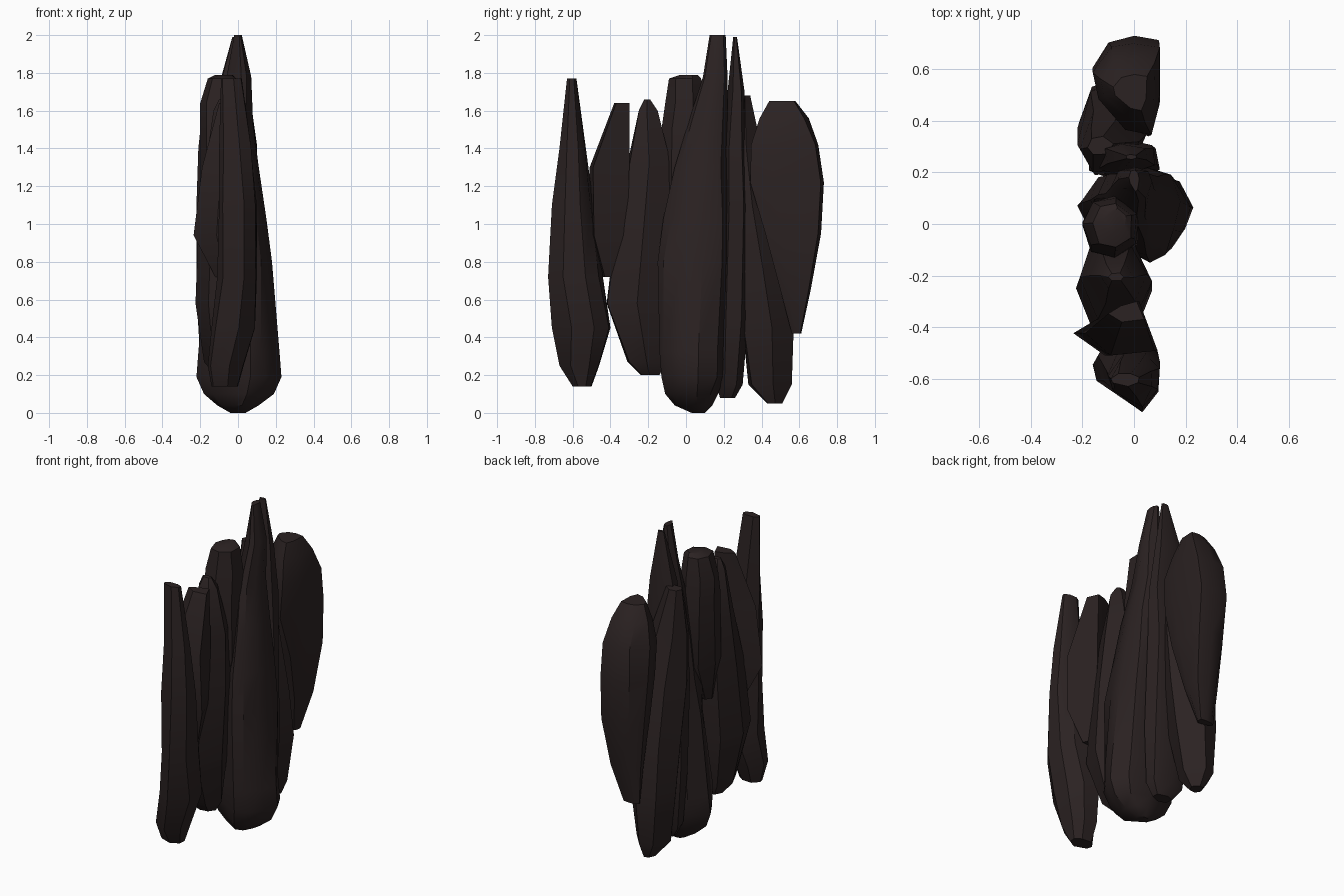
import bpy, bmesh, math, random

random.seed(11)
mat = bpy.data.materials.new("dark_rock")
mat.diffuse_color = (0.024, 0.016, 0.016, 1)


def ngon(sides, phase):
    """Slightly irregular unit polygon."""
    return [(math.cos(a), math.sin(a)) for a in
            (phase + (i + random.uniform(-.12, .12)) * math.tau / sides for i in range(sides))]


def shard(name, section, rings):
    """Loft a section through rings of (z, x0, x1, y0, y1), bottom to top."""
    bm = bmesh.new()
    loops = []
    for z, x0, x1, y0, y1 in rings:
        pts = [(x + random.uniform(-.06, .06), y + random.uniform(-.06, .06))
               for x, y in section]
        xs, ys = [p[0] for p in pts], [p[1] for p in pts]
        fit = lambda v, s, lo, hi: lo + (hi - lo) * (v - min(s)) / (max(s) - min(s))
        loops.append([bm.verts.new((fit(x, xs, x0, x1), fit(y, ys, y0, y1), z))
                      for x, y in pts])
    n = len(section)
    for a, b in zip(loops, loops[1:]):
        for i in range(n):
            j = (i + 1) % n
            bm.faces.new((a[i], a[j], b[j], b[i]))
    bm.faces.new(loops[0][::-1])
    bm.faces.new(loops[-1])
    bmesh.ops.recalc_face_normals(bm, faces=bm.faces)
    me = bpy.data.meshes.new(name)
    bm.to_mesh(me)
    bm.free()
    ob = bpy.data.objects.new(name, me)
    bpy.context.collection.objects.link(ob)
    me.materials.append(mat)
    bpy.ops.object.select_all(action='DESELECT')
    ob.select_set(True)
    bpy.context.view_layer.objects.active = ob
    bpy.ops.object.shade_smooth_by_angle(angle=math.radians(35))


# Tall slab at the front end
shard("front_slab", [(1, -.4), (1, .4), (.5, .9), (-.4, 1), (-1, .2), (-.8, -.4), (.3, -1)], [
    (.14, -.14, .00, -.60, -.50), (.25, -.16, .03, -.67, -.46),
    (.45, -.14, .09, -.71, -.40), (.72, -.11, .10, -.73, -.44),
    (1.10, -.10, .10, -.71, -.49), (1.40, -.10, .07, -.67, -.53),
    (1.77, -.09, .02, -.63, -.58)])

# Short raised wedge behind it
shard("front_wedge", [(1, -.8), (.6, 1), (-.3, .5), (-1, -.2), (-.3, -1)], [
    (.72, -.12, .02, -.44, -.36), (.94, -.235, .09, -.51, -.31),
    (1.30, -.19, .08, -.51, -.30), (1.64, -.10, .04, -.38, -.30)])

# Mid-front column
shard("mid_front_column", ngon(6, .1), [
    (.20, -.12, -.02, -.24, -.14), (.27, -.18, .03, -.31, -.11),
    (.58, -.225, .07, -.42, -.08), (1.00, -.21, .07, -.37, -.06),
    (1.32, -.17, .05, -.31, -.08), (1.60, -.13, .00, -.25, -.15),
    (1.66, -.10, -.04, -.22, -.19)])

# Raised column on the left
shard("left_high_column", ngon(7, .4), [
    (.85, -.14, -.06, -.10, -.02), (1.10, -.20, .02, -.14, .11),
    (1.50, -.20, .02, -.13, .11), (1.64, -.20, .01, -.11, .10),
    (1.77, -.16, -.01, -.09, .08), (1.79, -.12, -.03, -.03, .06)])

# Main central spire with a rounded foot
shard("central_spire", [(1, .2), (.75, .75), (.1, 1), (-.6, .85), (-1, .25),
                        (-.75, -.3), (-.1, -.75), (.25, -1), (.6, -.8), (.85, -.3)], [
    (0, -.04, .04, .03, .10), (.04, -.11, .11, -.06, .14),
    (.10, -.18, .19, -.11, .17), (.19, -.22, .23, -.13, .20),
    (.32, -.21, .22, -.14, .21), (.80, -.17, .18, -.15, .23),
    (1.03, -.14, .15, -.12, .23), (1.30, -.11, .11, -.06, .23),
    (1.53, -.09, .08, .01, .22), (1.78, -.06, .07, .09, .22),
    (2.00, -.02, .02, .125, .21)])

# Thin spike behind the spire
shard("thin_spike", ngon(6, .6), [
    (.08, -.08, .03, .18, .26), (.15, -.13, .08, .16, .30),
    (.50, -.17, .10, .17, .33), (1.10, -.18, .09, .18, .34),
    (1.40, -.15, .08, .19, .32), (1.70, -.11, .05, .22, .31),
    (1.99, -.03, .01, .25, .27)])

# Long column leaning forward on the back left
shard("back_left_column", [(1, .2), (.2, 1), (-.6, .8), (-1, -.1), (-.5, -.9), (.5, -.8)], [
    (.05, -.11, -.03, .43, .51), (.15, -.19, .02, .33, .56),
    (.45, -.21, .07, .30, .57), (.75, -.22, .07, .24, .54),
    (1.10, -.22, .05, .19, .48), (1.40, -.21, .02, .20, .40),
    (1.68, -.18, -.08, .27, .34)])

# Broad raised slab at the back end
shard("back_slab", [(1, .85), (.2, 1), (-.5, .85), (-1, .35), (-.9, -.2), (0, -.8),
                    (.7, -1), (1, -.35)], [
    (.42, -.09, .01, .56, .61), (.65, -.11, .07, .50, .66),
    (.95, -.14, .10, .42, .715), (1.22, -.16, .10, .34, .73),
    (1.42, -.16, .10, .345, .70), (1.56, -.13, .08, .39, .65),
    (1.65, -.08, .05, .44, .58)])
